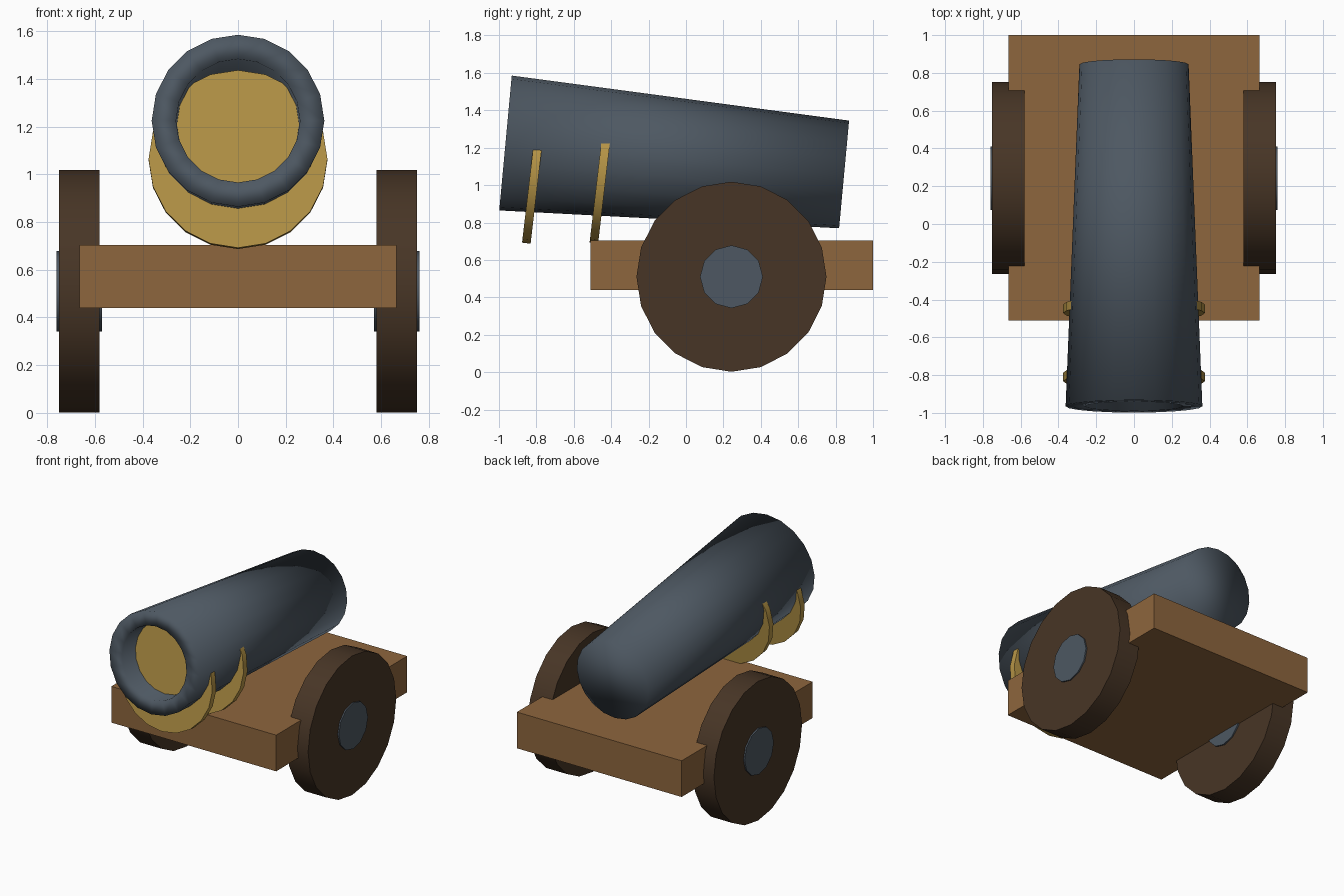
import bpy, bmesh, math
from mathutils import Vector

if "Cube" in bpy.data.objects:
    bpy.data.objects.remove(bpy.data.objects["Cube"])


def material(name, colour):
    m = bpy.data.materials.new(name)
    m.diffuse_color = (*colour, 1)
    m.use_nodes = True
    m.node_tree.nodes["Principled BSDF"].inputs["Base Color"].default_value = m.diffuse_color
    return m


IRON = material("dark iron", (0.075, 0.097, 0.122))
BRASS = material("brass", (0.47, 0.30, 0.062))
WOOD = material("wood", (0.27, 0.132, 0.047))
DARK_WOOD = material("dark wood", (0.064, 0.036, 0.019))


def finish(name, bm, mat, smooth_angle=None):
    bmesh.ops.recalc_face_normals(bm, faces=bm.faces[:])
    me = bpy.data.meshes.new(name)
    bm.to_mesh(me)
    bm.free()
    me.materials.append(mat)
    if smooth_angle is not None:
        for p in me.polygons:
            p.use_smooth = True
        if smooth_angle < 180:
            me.set_sharp_from_angle(angle=math.radians(smooth_angle))
    ob = bpy.data.objects.new(name, me)
    bpy.context.collection.objects.link(ob)
    return ob


def lathe(name, profile, origin, axis, sides, mat, smooth_angle):
    """Sweep (distance, radius) pairs around an axis and close both ends."""
    axis = Vector(axis).normalized()
    side = axis.cross(Vector((0, 0, 1))).normalized()
    up = side.cross(axis)
    bm = bmesh.new()
    rings = []
    for t, r in profile:
        ring = []
        for i in range(sides):
            a = math.tau * i / sides
            ring.append(bm.verts.new(Vector(origin) + axis * t
                                     + up * (r * math.cos(a)) + side * (r * math.sin(a))))
        rings.append(ring)
    for a, b in zip(rings, rings[1:]):
        for i in range(sides):
            j = (i + 1) % sides
            bm.faces.new((a[i], a[j], b[j], b[i]))
    bm.faces.new(rings[0])
    bm.faces.new(rings[-1])
    return finish(name, bm, mat, smooth_angle)


# Tapered barrel with a sunken bore, closed at the breech
lathe("barrel", [(0.4, 0.25), (0, 0.26), (0, 0.362), (1.818, 0.289)],
      (0, -0.965, 1.225), (0, 1.81, -0.168), 20, IRON, 180)

# Two brass cradle discs running through the barrel
tilt = math.radians(6.7)
for name, y in (("front_band", -0.81), ("rear_band", -0.449)):
    lathe(name, [(-0.023, 0.375), (0.023, 0.375)], (0, y, 1.062),
          (0, math.cos(tilt), -math.sin(tilt)), 20, BRASS, 30)

# Carriage bed
bm = bmesh.new()
bmesh.ops.create_cube(bm, size=1)
bmesh.ops.scale(bm, vec=(1.33, 1.51, 0.264), verts=bm.verts)
bmesh.ops.translate(bm, vec=(0, 0.245, 0.572), verts=bm.verts)
finish("carriage_bed", bm, WOOD)

# Wheels and hubs on both sides
for label, s in (("left", -1), ("right", 1)):
    centre = (s * 0.666, 0.243, 0.51)
    lathe(label + "_wheel", [(-0.085, 0.508), (0.085, 0.508)],
          centre, (s, 0, 0), 20, DARK_WOOD, 30)
    lathe(label + "_hub", [(-0.095, 0.168), (0.095, 0.168)],
          centre, (s, 0, 0), 12, IRON, 35)
